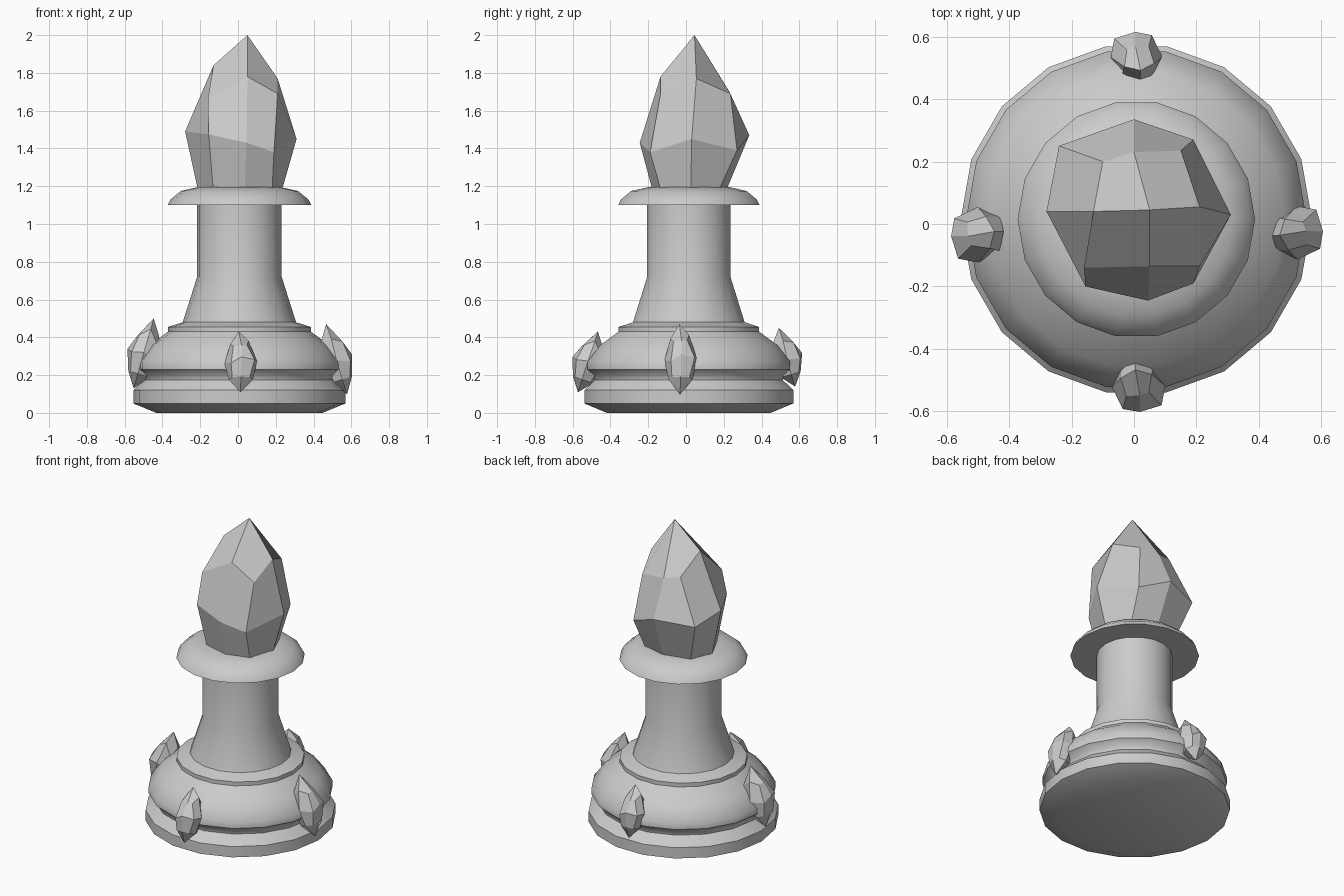
import bpy, bmesh, math
from mathutils import Vector, Matrix

if "Cube" in bpy.data.objects:
    bpy.data.objects.remove(bpy.data.objects["Cube"])

CENTRE = Vector((0.0075, 0.015, 0))


def finish(name, bm):
    bmesh.ops.recalc_face_normals(bm, faces=bm.faces)
    mesh = bpy.data.meshes.new(name)
    bm.to_mesh(mesh)
    bm.free()
    obj = bpy.data.objects.new(name, mesh)
    bpy.context.collection.objects.link(obj)
    return obj


def lathe(name, profile, steps=18):
    """Spin a (radius, height) profile and smooth its soft edges."""
    bm = bmesh.new()
    verts = [bm.verts.new((r, 0, z)) for r, z in profile]
    edges = [bm.edges.new(pair) for pair in zip(verts, verts[1:])]
    bmesh.ops.spin(bm, geom=verts + edges, cent=(0, 0, 0), axis=(0, 0, 1),
                   angle=math.tau, steps=steps)
    bmesh.ops.remove_doubles(bm, verts=bm.verts, dist=1e-4)
    bmesh.ops.translate(bm, verts=bm.verts, vec=CENTRE)
    obj = finish(name, bm)
    bpy.ops.object.select_all(action='DESELECT')
    obj.select_set(True)
    bpy.context.view_layer.objects.active = obj
    bpy.ops.object.shade_smooth_by_angle(angle=math.radians(45))
    return obj


# Faceted crystal: two tips and three rings of eight, ordered E, NE, N ... SE
TIP, ROOT = (0.05, 0.045, 2.0), (0.02, 0.03, 0.95)
UPPER = [(.21, .055, 1.77), (.15, .235, 1.69), (0, .23, 1.70), (-.10, .20, 1.72),
         (-.13, .04, 1.84), (-.16, -.14, 1.66), (.05, -.135, 1.78), (.21, -.135, 1.69)]
MIDDLE = [(.31, .03, 1.45), (.19, .27, 1.39), (0, .335, 1.47), (-.24, .25, 1.45),
          (-.28, .04, 1.49), (-.155, -.20, 1.475), (.045, -.245, 1.43), (.19, -.19, 1.38)]
LOWER = [(.23, .025, 1.17), (.17, .17, 1.17), (.01, .21, 1.17), (-.15, .17, 1.17),
         (-.21, .035, 1.17), (-.13, -.13, 1.17), (.035, -.175, 1.17), (.18, -.13, 1.17)]


def crystal(name):
    bm = bmesh.new()
    tip, root = bm.verts.new(TIP), bm.verts.new(ROOT)
    up, mid, low = [[bm.verts.new(p) for p in ring] for ring in (UPPER, MIDDLE, LOWER)]
    for a, b in ((up, mid), (mid, low)):
        for i in range(8):
            j = (i + 1) % 8
            bm.faces.new((a[i], a[j], b[j], b[i]))
    # four kite faces close each end
    for i in range(0, 8, 2):
        k = (i + 2) % 8
        bm.faces.new((tip, up[i], up[i + 1], up[k]))
        bm.faces.new((root, low[k], low[i + 1], low[i]))
    return finish(name, bm)


def small_crystal(name, bottom, top, width, turn):
    """Scaled crystal whose axis runs from bottom to top."""
    obj = crystal(name)
    bottom, top = Vector(bottom), Vector(top)
    axis = top - bottom
    tilt = Vector((0, 0, 1)).rotation_difference(axis).to_matrix().to_4x4()
    length = axis.length / 1.05
    obj.data.transform(Matrix.Translation(bottom) @ tilt
                       @ Matrix.Diagonal((width, width, length, 1))
                       @ Matrix.Rotation(math.radians(turn), 4, 'Z')
                       @ Matrix.Translation((-.03, -.04, -.95)))


# Turned base, grooved shoulder and stem
lathe("pedestal", [(0, 0), (.44, 0), (.562, .05), (.562, .12), (.505, .175), (.51, .20),
                   (.545, .23), (.545, .27), (.475, .36), (.378, .43), (.378, .455),
                   (.30, .48), (.224, .72), (.224, 1.15), (0, 1.15)])
# Flared collar
lathe("collar", [(.20, 1.10), (.38, 1.10), (.365, 1.13), (.31, 1.175), (.22, 1.195), (0, 1.195)])
# Large crystal on top
crystal("top_crystal")
# Small crystals leaning on the base
small_crystal("left_crystal", (-.555, -.03, .13), (-.445, -.03, .50), .30, 90)
small_crystal("right_crystal", (.58, -.035, .10), (.465, -.03, .47), .29, -90)
small_crystal("front_crystal", (.01, -.575, .11), (.01, -.465, .43), .29, 180)
small_crystal("back_crystal", (.01, .58, .14), (.015, .49, .45), .28, 0)
